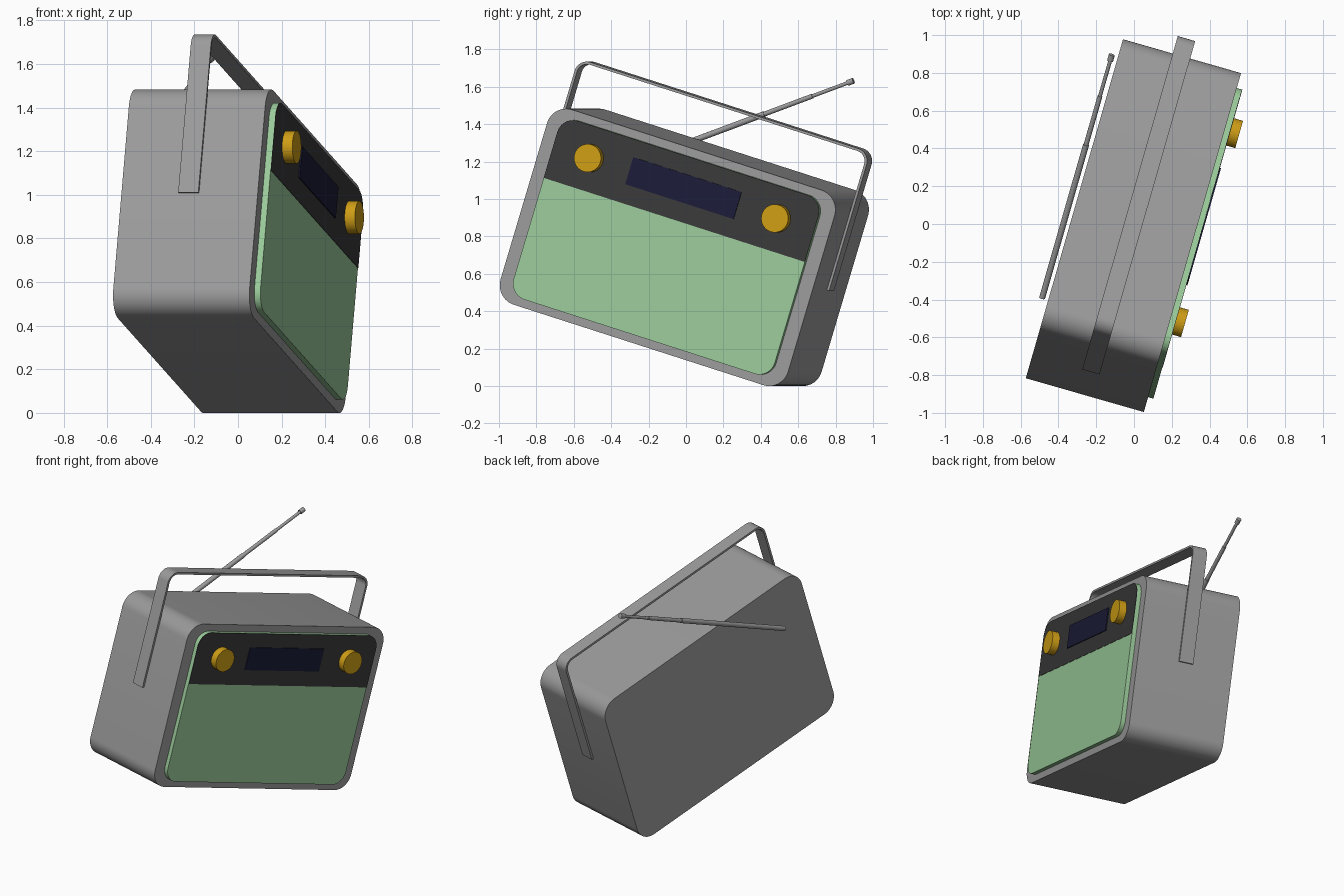
import bpy, bmesh, math
from mathutils import Matrix, Vector

if "Cube" in bpy.data.objects:
    bpy.data.objects.remove(bpy.data.objects["Cube"])

# Pose of the whole radio: local x = width, -y = front, z = up
POSE = (Matrix.Translation((-0.006, -0.008, 0.741))
        @ Matrix.Rotation(math.radians(74), 4, 'Z')
        @ Matrix.Rotation(math.radians(17.2), 4, 'Y'))


def material(name, rgb):
    m = bpy.data.materials.new(name)
    m.diffuse_color = (*rgb, 1)
    m.use_nodes = True
    m.node_tree.nodes["Principled BSDF"].inputs["Base Color"].default_value = m.diffuse_color
    return m


GREY = material("grey", (0.33, 0.33, 0.33))
GREEN = material("green", (0.33, 0.60, 0.33))
DARK = material("charcoal", (0.042, 0.042, 0.042))
NAVY = material("navy", (0.011, 0.012, 0.04))
GOLD = material("gold", (0.62, 0.34, 0.008))


def finish(bm, name, mat):
    bmesh.ops.recalc_face_normals(bm, faces=bm.faces)
    me = bpy.data.meshes.new(name)
    bm.to_mesh(me)
    bm.free()
    ob = bpy.data.objects.new(name, me)
    bpy.context.collection.objects.link(ob)
    ob.matrix_world = POSE
    me.materials.append(mat)
    bpy.ops.object.select_all(action='DESELECT')
    bpy.context.view_layer.objects.active = ob
    ob.select_set(True)
    bpy.ops.object.shade_smooth_by_angle(angle=math.radians(30))
    return ob


def arc(cx, cz, r, start, steps=12):
    """Quarter arc, counter-clockwise from the start angle in degrees."""
    return [(cx + r * math.cos(math.radians(start + 90 * i / steps)),
             cz + r * math.sin(math.radians(start + 90 * i / steps)))
            for i in range(steps + 1)]


def rounded(x, z0, z1, r, round_bottom=True):
    top = arc(x - r, z1 - r, r, 0) + arc(r - x, z1 - r, r, 90)
    if round_bottom:
        return top + arc(r - x, z0 + r, r, 180) + arc(x - r, z0 + r, r, 270)
    return top + [(-x, z0), (x, z0)]


def prism(name, outline, y0, y1, mat=GREY):
    bm = bmesh.new()
    face = bm.faces.new([bm.verts.new((x, y0, z)) for x, z in outline])
    ext = bmesh.ops.extrude_face_region(bm, geom=[face])
    verts = [v for v in ext["geom"] if isinstance(v, bmesh.types.BMVert)]
    bmesh.ops.translate(bm, verts=verts, vec=(0, y1 - y0, 0))
    # the extrusion keeps the start cap only when it is still a face
    if not any(all(abs(v.co.y - y0) < 1e-6 for v in f.verts) for f in bm.faces):
        bm.faces.new([v for v in bm.verts if abs(v.co.y - y0) < 1e-6])
    return finish(bm, name, mat)


def lathe(name, a, b, profile, mat=GREY, sides=32):
    """Stepped round bar from a to b; profile is (fraction, radius)."""
    a, b = Vector(a), Vector(b)
    q = (b - a).to_track_quat('Z', 'Y')
    bm = bmesh.new()
    rings = []
    for f, r in profile:
        c = a.lerp(b, f)
        rings.append([bm.verts.new(c + q @ Vector((r * math.cos(t), r * math.sin(t), 0)))
                      for t in (2 * math.pi * i / sides for i in range(sides))])
    for p, n in zip(rings, rings[1:]):
        for i in range(sides):
            j = (i + 1) % sides
            bm.faces.new((p[i], p[j], n[j], n[i]))
    bm.faces.new(rings[0])
    bm.faces.new(rings[-1])
    return finish(bm, name, mat)


# Case and raised front panel with dark upper band and display
prism("case", rounded(0.837, -0.546, 0.546, 0.11), -0.328, 0.322)
prism("front_panel", rounded(0.76, -0.50, 0.50, 0.09), -0.357, -0.31, GREEN)
prism("control_band", rounded(0.76, 0.154, 0.50, 0.09, False), -0.359, -0.355, DARK)
prism("display", [(-0.315, 0.256), (0.315, 0.256), (0.315, 0.407), (-0.315, 0.407)],
      -0.365, -0.35, NAVY)

# Control knobs
for side, x in (("left", -0.545), ("right", 0.545)):
    lathe(side + "_knob", (x, -0.35, 0.331), (x, -0.408, 0.331),
          [(0, 0.075), (1, 0.075)], GOLD, 48)

# Flat strap handle over the top, fixed to both sides
outer = arc(0.780, 0.725, 0.07, 0) + arc(-0.780, 0.725, 0.07, 90)
inner = arc(0.780, 0.725, 0.056, 0) + arc(-0.780, 0.725, 0.056, 90)
prism("handle", [(0.850, 0.02)] + outer + [(-0.850, 0.02), (-0.836, 0.02)]
      + inner[::-1] + [(0.836, 0.02)], -0.048, 0.048)

# Telescopic antenna behind the case
lathe("antenna", (-0.60, 0.356, 0.243), (0.537, 0.356, 1.099),
      [(0, 0.016), (0.63, 0.016), (0.63, 0.013), (0.83, 0.013), (0.83, 0.010),
       (0.975, 0.010), (0.975, 0.016), (1, 0.016)], GREY, 24)
